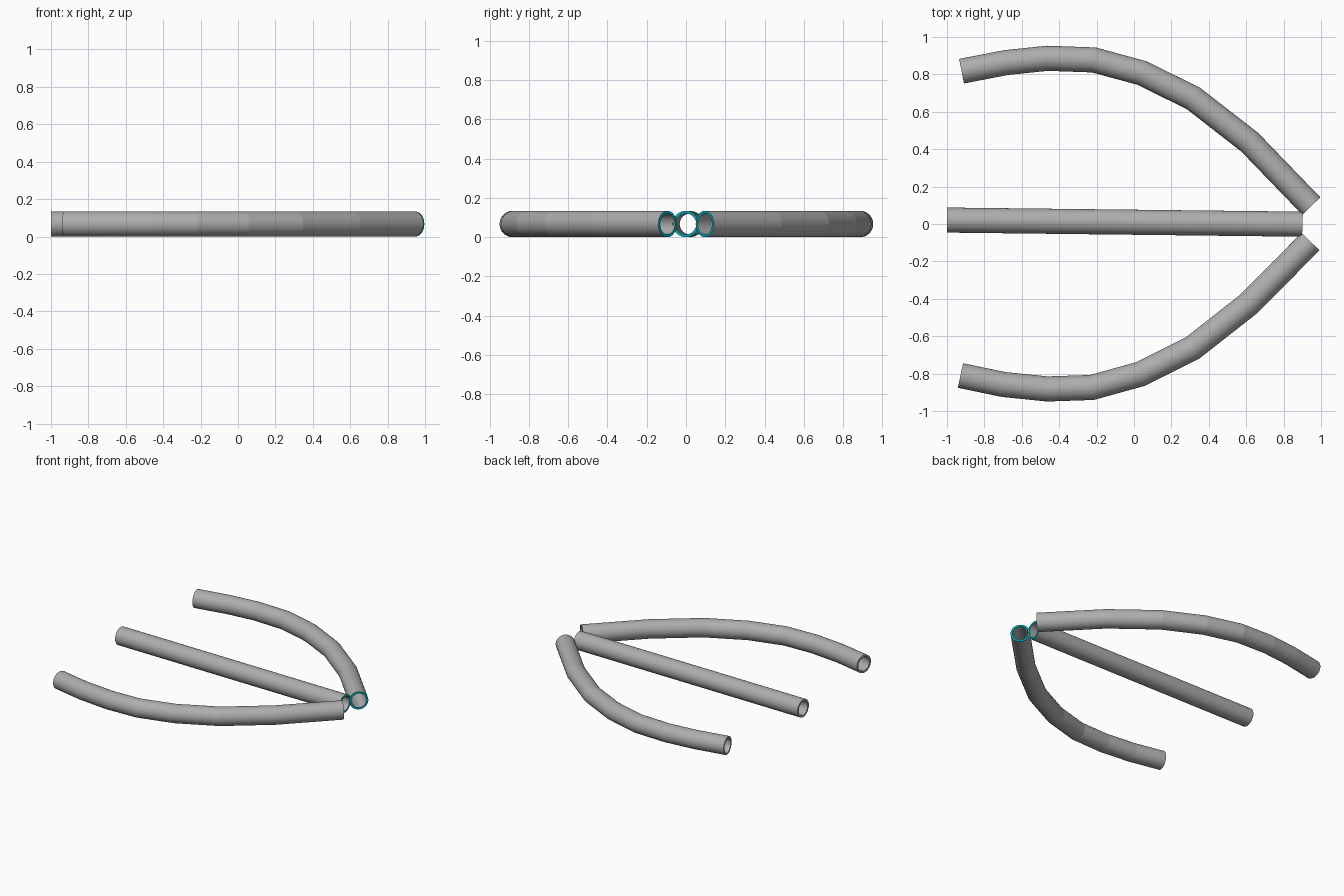
import bpy, bmesh, math
from mathutils import Vector

if "Cube" in bpy.data.objects:
    bpy.data.objects.remove(bpy.data.objects["Cube"])

R_OUT, R_IN, SIDES = 0.067, 0.053, 32
Z = 0.067


def material(name, color):
    m = bpy.data.materials.new(name)
    m.diffuse_color = (*color, 1)
    m.use_nodes = True
    m.node_tree.nodes["Principled BSDF"].inputs["Base Color"].default_value = m.diffuse_color
    return m


GREY = material("dark_grey", (0.42, 0.42, 0.42))
TEAL = material("teal", (0.0, 0.40, 0.48))


def ring(bm, pts, i, radius):
    """One mitred ring of vertices around path point i."""
    p = Vector(pts[i])
    d0 = (p - Vector(pts[i - 1])).normalized() if i > 0 else None
    d1 = (Vector(pts[i + 1]) - p).normalized() if i < len(pts) - 1 else None
    d0, d1 = d0 or d1, d1 or d0
    t = (d0 + d1).normalized()
    side = Vector((-t.y, t.x)) / t.dot(d0)
    verts = []
    for k in range(SIDES):
        a = 2 * math.pi * k / SIDES
        q = p + side * radius * math.cos(a)
        verts.append(bm.verts.new((q.x, q.y, Z + radius * math.sin(a))))
    return verts


def bridge(bm, a, b, smooth=True, mat=0):
    for k in range(SIDES):
        n = (k + 1) % SIDES
        f = bm.faces.new((a[k], a[n], b[n], b[k]))
        f.smooth = smooth
        f.material_index = mat


def pipe(name, pts):
    """Hollow pipe: outer wall, inner wall, grey rim at the back, teal rim at the joint."""
    bm = bmesh.new()
    outer = [ring(bm, pts, i, R_OUT) for i in range(len(pts))]
    inner = [ring(bm, pts, i, R_IN) for i in range(len(pts))]
    for i in range(len(pts) - 1):
        bridge(bm, outer[i], outer[i + 1])
        bridge(bm, inner[i + 1], inner[i])
    bridge(bm, inner[0], outer[0], False)
    bridge(bm, outer[-1], inner[-1], False, 1)
    bmesh.ops.recalc_face_normals(bm, faces=bm.faces)
    # crisp bends: every ring of edges is sharp
    for r in outer + inner:
        for k in range(SIDES):
            bm.edges.get((r[k], r[(k + 1) % SIDES])).smooth = False
    me = bpy.data.meshes.new(name)
    bm.to_mesh(me)
    bm.free()
    me.materials.append(GREY)
    me.materials.append(TEAL)
    ob = bpy.data.objects.new(name, me)
    bpy.context.collection.objects.link(ob)


# straight centre pipe
pipe("centre_pipe", [(-1.0, 0.021), (0.90, -0.001)])

# curved side pipes
pipe("back_curved_pipe", [
    (-0.922, 0.817), (-0.684, 0.863), (-0.463, 0.886), (-0.214, 0.877),
    (0.043, 0.807), (0.318, 0.671), (0.618, 0.438), (0.948, 0.096)])
pipe("front_curved_pipe", [
    (-0.928, -0.810), (-0.698, -0.858), (-0.463, -0.882), (-0.225, -0.874),
    (0.035, -0.802), (0.313, -0.663), (0.610, -0.430), (0.944, -0.094)])
